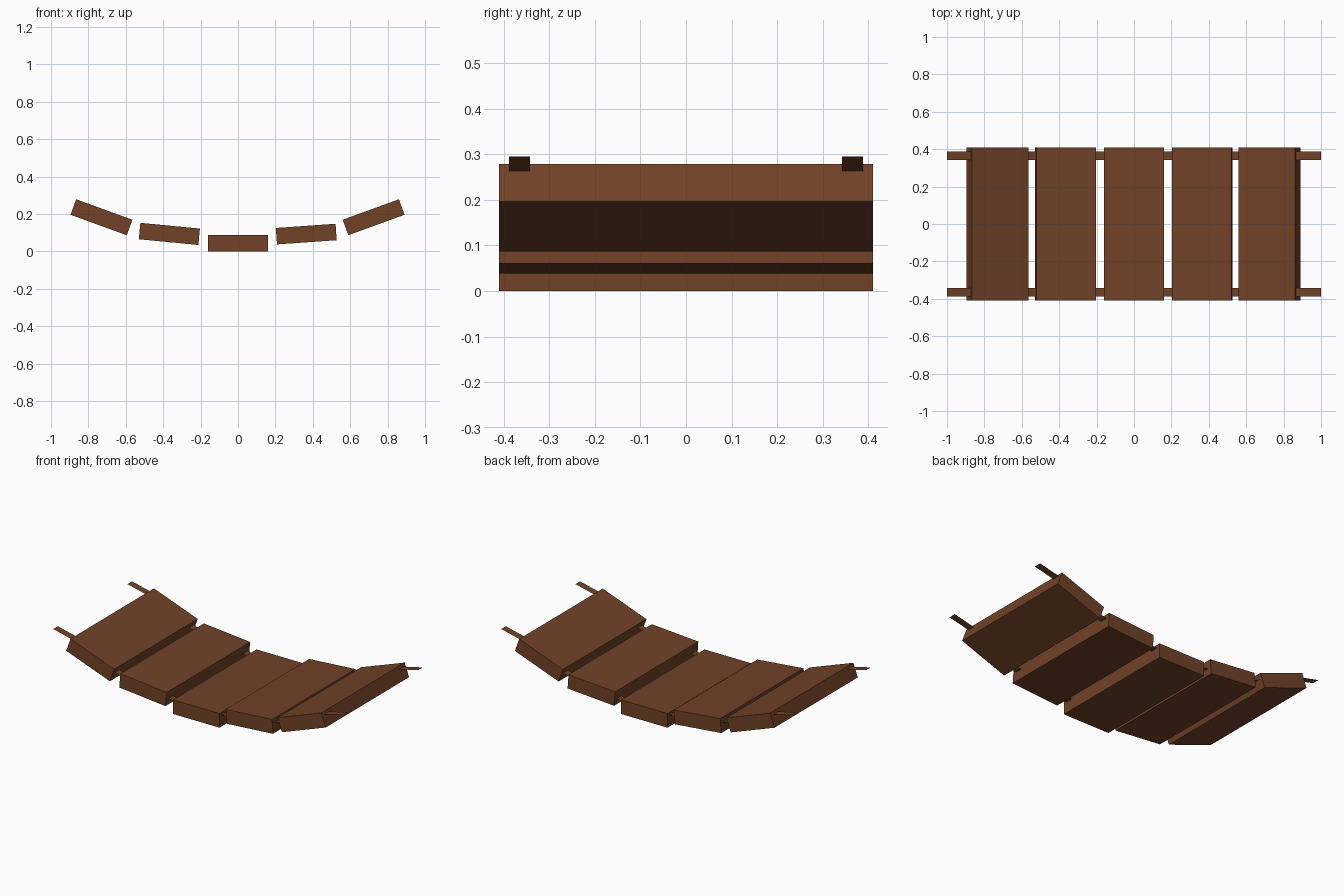
import bpy, bmesh, math
from mathutils import Matrix

if "Cube" in bpy.data.objects:
    bpy.data.objects.remove(bpy.data.objects["Cube"])

wood = bpy.data.materials.new("brown wood")
wood.diffuse_color = (0.165, 0.054, 0.021, 1)
wood.use_nodes = True
wood.node_tree.nodes["Principled BSDF"].inputs["Base Color"].default_value = wood.diffuse_color


def finish(bm, name):
    me = bpy.data.meshes.new(name)
    bm.to_mesh(me)
    bm.free()
    me.materials.append(wood)
    ob = bpy.data.objects.new(name, me)
    bpy.context.collection.objects.link(ob)
    return ob


# Sagging row of planks: centre x, centre z, tilt in degrees (up towards +x)
planks = [(-0.73, 0.183, -20), (-0.367, 0.094, -5.5), (0, 0.044, 0),
          (0.365, 0.093, 4), (0.725, 0.183, 20)]
for i, (x, z, tilt) in enumerate(planks):
    bm = bmesh.new()
    bmesh.ops.create_cube(bm, size=1, matrix=Matrix.Translation((x, 0, z))
                          @ Matrix.Rotation(math.radians(-tilt), 4, 'Y')
                          @ Matrix.Diagonal((0.32, 0.82, 0.088, 1)))
    finish(bm, f"plank_{i + 1}")

# Flat straps threaded through the planks, one along each side
half = [(0, 0.06), (0.18, 0.07), (0.54, 0.125), (0.87, 0.265), (1.0, 0.295)]
path = [(-x, z) for x, z in reversed(half[1:])] + half
for side, y in (("front", -0.365), ("back", 0.365)):
    bm = bmesh.new()
    rows = [[bm.verts.new((x, y + d, z)) for d in (-0.0225, 0.0225)] for x, z in path]
    for a, b in zip(rows, rows[1:]):
        bm.faces.new((a[0], b[0], b[1], a[1]))
    finish(bm, f"{side}_strap")
